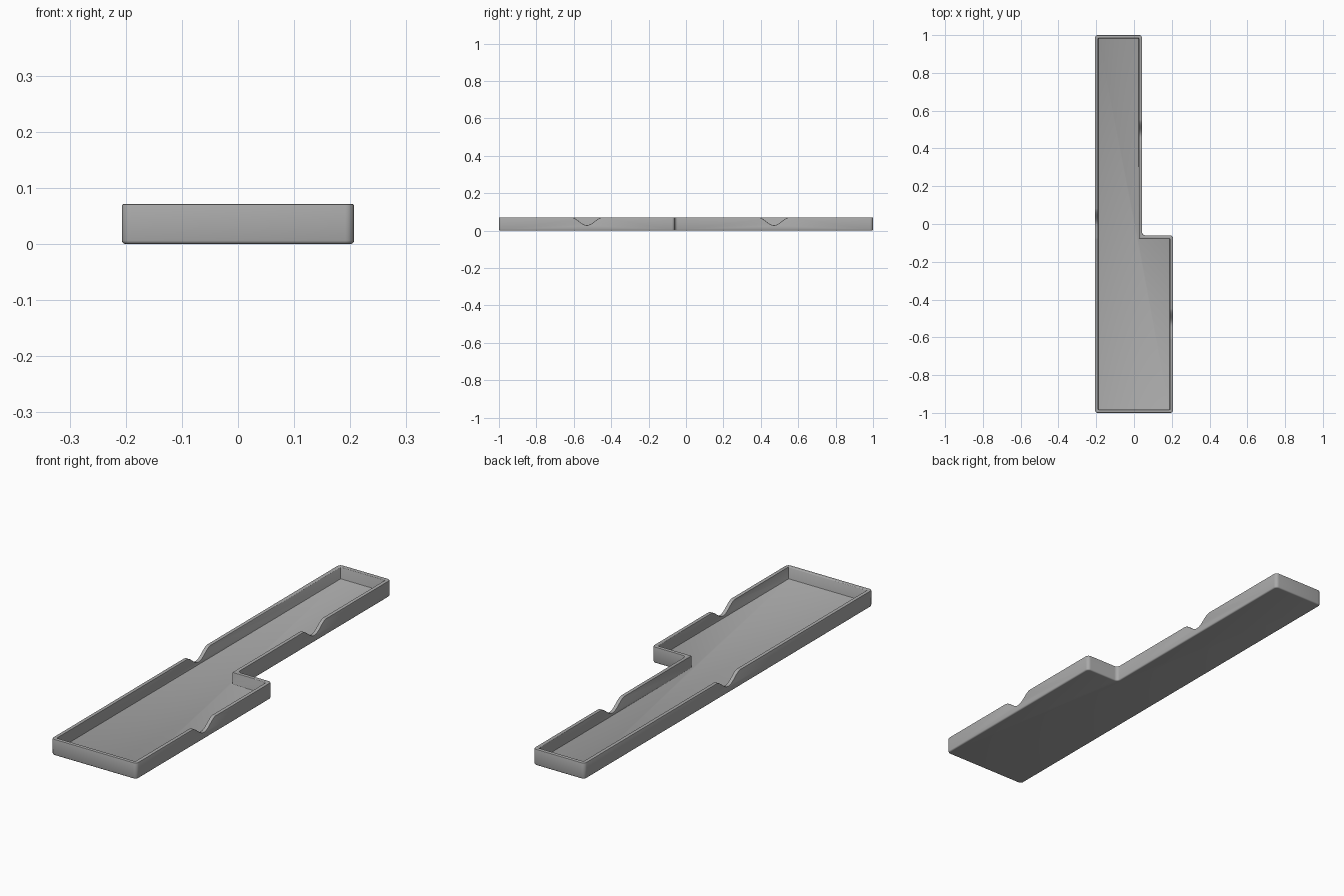
import bpy, bmesh, math

HEIGHT, WALL, FLOOR = 0.071, 0.017, 0.018
HALF_X, HALF_Y = 0.207, 1.0
STEP_X, STEP_Y = 0.043, -0.06

cube = bpy.data.objects.get("Cube")
if cube:
    bpy.data.objects.remove(cube, do_unlink=True)

grey = bpy.data.materials.new("mid_grey")
grey.use_nodes = True
colour = (0.4, 0.4, 0.4, 1)
grey.diffuse_color = colour
grey.node_tree.nodes["Principled BSDF"].inputs["Base Color"].default_value = colour


def add_prism(bm, points, sweep):
    """Sweep a closed outline along a vector."""
    face = bm.faces.new([bm.verts.new(p) for p in points])
    result = bmesh.ops.extrude_face_region(bm, geom=[face])
    verts = [v for v in result["geom"] if isinstance(v, bmesh.types.BMVert)]
    bmesh.ops.translate(bm, verts=verts, vec=sweep)
    bmesh.ops.recalc_face_normals(bm, faces=bm.faces)


def make_object(name, bm):
    mesh = bpy.data.meshes.new(name)
    bm.to_mesh(mesh)
    bm.free()
    mesh.materials.append(grey)
    obj = bpy.data.objects.new(name, mesh)
    bpy.context.collection.objects.link(obj)
    return obj


def stepped_outline(inset, z):
    """Wide front half and narrow back half."""
    x, y = HALF_X - inset, HALF_Y - inset
    sx, sy = STEP_X - inset, STEP_Y - inset
    return [(-x, -y, z), (x, -y, z), (x, sy, z), (sx, sy, z), (sx, y, z), (-x, y, z)]


# Solid tray with rounded corners and a softened base
bm = bmesh.new()
add_prism(bm, stepped_outline(0, 0), (0, 0, HEIGHT))
uprights = [e for e in bm.edges if abs(e.verts[0].co.z - e.verts[1].co.z) > FLOOR]
bmesh.ops.bevel(bm, geom=uprights, offset=0.016, segments=5, profile=0.5, affect='EDGES')
base = [e for e in bm.edges if all(v.co.z < 0.001 for v in e.verts)]
bmesh.ops.bevel(bm, geom=base, offset=0.006, segments=3, profile=0.5, affect='EDGES')
tray = make_object("tray", bm)

# Cavity cutter
bm = bmesh.new()
add_prism(bm, stepped_outline(WALL, FLOOR), (0, 0, 0.2))
cavity = make_object("cavity_cutter", bm)

# Smooth finger notches, one in each long wall
bm = bmesh.new()
HALF_NOTCH, NOTCH_Z, STEPS = 0.085, 0.029, 20
for x, y in ((HALF_X, -0.53), (STEP_X, 0.47), (-HALF_X, 0.0)):
    start = x - 0.03
    points = [(start, y + HALF_NOTCH, 0.2), (start, y - HALF_NOTCH, 0.2)]
    for i in range(STEPS + 1):
        t = 2 * i / STEPS - 1
        z = NOTCH_Z + (HEIGHT + 0.0005 - NOTCH_Z) * (1 - math.cos(math.pi * t)) / 2
        points.append((start, y + t * HALF_NOTCH, z))
    add_prism(bm, points, (0.06, 0, 0))
notches = make_object("notch_cutter", bm)

for cutter in (cavity, notches):
    cutter.hide_render = True
    mod = tray.modifiers.new("cut", 'BOOLEAN')
    mod.operation = 'DIFFERENCE'
    mod.solver = 'EXACT'
    mod.object = cutter

# Softened rim
soft = tray.modifiers.new("soft_rim", 'BEVEL')
soft.width = 0.003
soft.segments = 2
soft.limit_method = 'ANGLE'
soft.angle_limit = math.radians(40)

# Bake the modifiers and drop the cutters
bpy.context.view_layer.update()
graph = bpy.context.evaluated_depsgraph_get()
baked = bpy.data.meshes.new_from_object(tray.evaluated_get(graph))
tray.modifiers.clear()
tray.data = baked
for cutter in (cavity, notches):
    bpy.data.objects.remove(cutter, do_unlink=True)

for obj in bpy.context.selected_objects:
    obj.select_set(False)
tray.select_set(True)
bpy.context.view_layer.objects.active = tray
bpy.ops.object.shade_smooth_by_angle(angle=math.radians(35))
